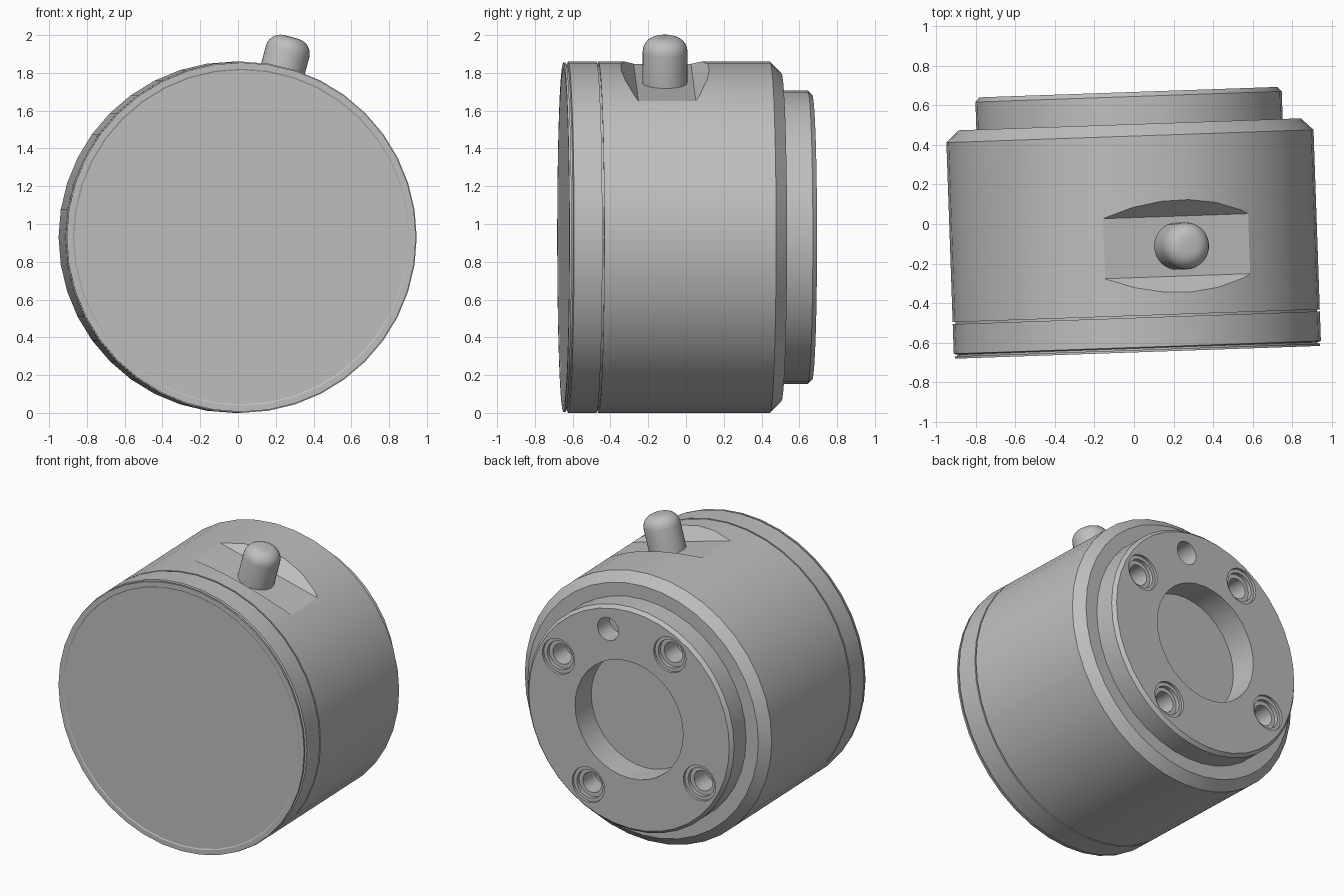
import bpy, bmesh, math
from mathutils import Matrix, Vector

if "Cube" in bpy.data.objects:
    bpy.data.objects.remove(bpy.data.objects["Cube"])

PLACE = Matrix.Translation((-0.005, 0, 0.93)) @ Matrix.Rotation(math.radians(2), 4, 'Z')
TILT = Matrix.Rotation(math.radians(15), 4, 'Y')   # direction of pin and flat

metal = bpy.data.materials.new("grey metal")
metal.diffuse_color = (0.52, 0.52, 0.52, 1)
metal.use_nodes = True
metal.node_tree.nodes["Principled BSDF"].inputs["Base Color"].default_value = metal.diffuse_color


def make(name, bm, matrix):
    bmesh.ops.recalc_face_normals(bm, faces=bm.faces)
    mesh = bpy.data.meshes.new(name)
    bm.to_mesh(mesh)
    bm.free()
    mesh.materials.append(metal)
    ob = bpy.data.objects.new(name, mesh)
    bpy.context.collection.objects.link(ob)
    ob.matrix_world = PLACE @ matrix
    return ob


def revolve(name, profile, sides, matrix=Matrix()):
    """Closed solid from (radius, y) points turned around the y axis."""
    bm = bmesh.new()
    rings = []
    for r, y in profile:
        angles = [2 * math.pi * i / sides for i in range(sides)]
        rings.append([bm.verts.new((r * math.sin(a), y, r * math.cos(a))) for a in angles])
    for a, b in zip(rings, rings[1:]):
        for i in range(sides):
            j = (i + 1) % sides
            bm.faces.new((a[i], a[j], b[j], b[i]))
    bm.faces.new(rings[0])
    bm.faces.new(rings[-1])
    return make(name, bm, matrix)


def smooth(ob):
    bpy.ops.object.select_all(action='DESELECT')
    ob.select_set(True)
    bpy.context.view_layer.objects.active = ob
    bpy.ops.object.shade_smooth_by_angle(angle=math.radians(25))


# Housing with rear chamfer and mounting boss
housing = revolve("housing", [
    (0.915, -0.475), (0.915, -0.465), (0.93, -0.465), (0.93, 0.445), (0.868, 0.505),
    (0.776, 0.505), (0.776, 0.645), (0.755, 0.668)], 40)

# Front ring with thin groove and lip, and a slightly sunk face
front_ring = revolve("front_ring", [
    (0.885, -0.646), (0.892, -0.65), (0.925, -0.65), (0.925, -0.638), (0.912, -0.638),
    (0.912, -0.63), (0.93, -0.625), (0.93, -0.475)], 40)

cutters = []

# Flat with sloped ends around the pin
bm = bmesh.new()
section = [(-0.152, 0.847), (0.152, 0.847), (0.305, 1.0), (-0.305, 1.0)]
ends = [[bm.verts.new((x, y - 0.12, z)) for y, z in section] for x in (-0.7, 0.7)]
for e in ends:
    bm.faces.new(e)
for i in range(4):
    j = (i + 1) % 4
    bm.faces.new((ends[0][i], ends[0][j], ends[1][j], ends[1][i]))
cutters.append(make("flat_cutter", bm, TILT))

# Central bore
cutters.append(revolve("bore_cutter", [(0.407, 0.48), (0.407, 0.8)], 36))

# Four stepped screw holes and one locating hole
for a in (30, 120, 210, 300):
    p = Vector((0.613 * math.cos(math.radians(a)), 0, 0.613 * math.sin(math.radians(a))))
    cutters.append(revolve("screw_hole_cutter", [
        (0.07, 0.48), (0.07, 0.625), (0.098, 0.625), (0.098, 0.65), (0.122, 0.65), (0.122, 0.8)],
        24, Matrix.Translation(p)))
cutters.append(revolve("locating_hole_cutter", [(0.08, 0.53), (0.08, 0.8)], 24,
                       TILT @ Matrix.Translation((0, 0, 0.613))))

for c in cutters:
    c.hide_render = True
    mod = housing.modifiers.new("cut", 'BOOLEAN')
    mod.operation = 'DIFFERENCE'
    mod.solver = 'EXACT'
    mod.object = c
bpy.context.view_layer.update()
graph = bpy.context.evaluated_depsgraph_get()
cut_mesh = bpy.data.meshes.new_from_object(housing.evaluated_get(graph))
housing.modifiers.clear()
housing.data = cut_mesh
for c in cutters:
    bpy.data.objects.remove(c)

# Pin with a rounded top
R, F, H = 0.119, 0.08, 1.097
dome = [(R - F + F * math.cos(t), H - F + F * math.sin(t))
        for t in (math.pi / 2 * i / 6 for i in range(7))]
pin = revolve("pin", [(R, 0.82)] + dome, 32,
              TILT @ Matrix.Translation((0, -0.12, 0)) @ Matrix.Rotation(math.pi / 2, 4, 'X'))

for ob in (housing, front_ring, pin):
    smooth(ob)
